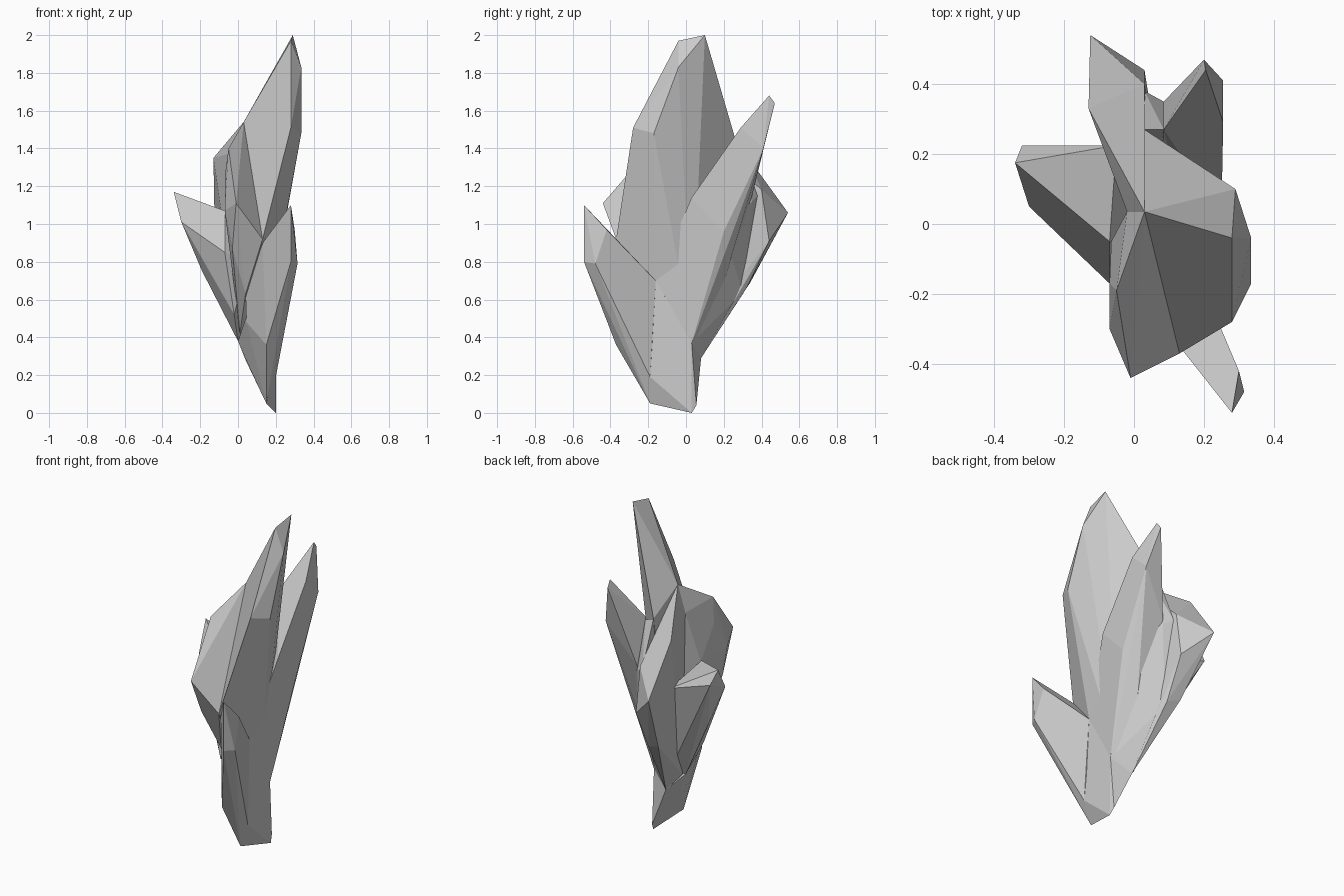
import bpy, bmesh


def shard(name, tip, root):
    """Faceted crystal: convex hull of its tip facets and its root."""
    bm = bmesh.new()
    for p in tip + root:
        bm.verts.new(p)
    bmesh.ops.convex_hull(bm, input=bm.verts[:])
    bmesh.ops.delete(bm, geom=[v for v in bm.verts if not v.link_faces], context='VERTS')
    bmesh.ops.dissolve_limit(bm, angle_limit=0.08, verts=bm.verts[:], edges=bm.edges[:])
    bmesh.ops.recalc_face_normals(bm, faces=bm.faces[:])
    me = bpy.data.meshes.new(name)
    bm.to_mesh(me)
    bm.free()
    ob = bpy.data.objects.new(name, me)
    bpy.context.collection.objects.link(ob)
    return ob


# tallest blade, leaning right
shard("tall_shard",
      [(.28, -.04, 1.97), (.29, .10, 2.0), (.335, -.04, 1.83), (.335, -.17, 1.48),
       (.28, -.28, 1.51), (.03, .035, 1.54), (.03, .27, 1.42), (.13, -.37, .92)],
      [(.19, -.16, .70), (.04, -.15, .60), (.05, .08, .45), (.14, .03, .40)])

# small blade at the front left
shard("front_left_shard",
      [(-.01, -.44, 1.11), (-.07, -.30, 1.07), (-.05, -.19, 1.40), (-.07, -.17, 1.25),
       (.03, .035, 1.54), (.13, -.37, .92), (-.065, -.05, 1.06), (-.02, .035, 1.38)],
      [(-.03, -.31, .87), (.04, -.22, .63), (.01, -.05, .42), (.05, .05, .40)])

# short blade pointing left
shard("left_shard",
      [(-.34, .175, 1.17), (-.32, .225, 1.09), (-.30, .05, 1.01), (-.07, -.05, 1.07),
       (-.07, -.17, .85), (-.05, .225, 1.0)],
      [(-.19, .06, .75), (-.02, -.14, .52), (0, 0, .38), (.06, .08, .40), (.05, -.1, .8)])

# broad blade pointing back
shard("back_shard",
      [(-.13, .33, 1.35), (-.125, .54, 1.06), (.03, .44, .91), (.03, .40, 1.18),
       (-.02, .035, 1.38), (.03, .035, 1.54)],
      [(-.05, .34, .69), (.03, .32, .66), (.08, .08, .29), (.01, .02, .38), (.10, 0, .35)])

# web of rock between the two back blades
shard("back_web",
      [(.03, .27, 1.42), (.085, .27, 1.40), (.03, .38, 1.15), (.085, .35, 1.12)],
      [(.24, .20, .96), (.03, .30, .64), (.08, .08, .29), (.19, .03, .37)])

# long blade rising at the back right, running down into the foot
shard("back_right_shard",
      [(.205, .44, 1.68), (.20, .47, 1.64), (.255, .29, 1.51), (.255, .41, 1.40),
       (.085, .27, 1.42), (.085, .35, 1.15), (.25, .03, 1.14), (.25, .20, .96)],
      [(.19, -.16, .70), (.195, .03, .37), (.05, .06, .32), (.08, .08, .29),
       (.05, -.10, .45)])

# low blade at the front right
shard("front_right_shard",
      [(.28, -.54, 1.10), (.28, -.54, .80), (.315, -.48, .79), (.30, -.42, .97),
       (.19, -.16, .70), (.13, -.35, .90)],
      [(.15, -.37, .36), (.19, -.28, .36), (.04, -.20, .62), (.045, -.20, .48),
       (.15, -.19, .05), (.20, -.19, .19)])

# tapered foot
shard("foot",
      [(.19, -.16, .70), (.195, .03, .37), (.08, .08, .29), (.19, -.28, .36),
       (.04, -.20, .50), (.0, 0, .38), (.04, -.02, .28)],
      [(.20, .03, 0), (.19, .055, .04), (.15, -.19, .05), (.20, -.19, .19)])
